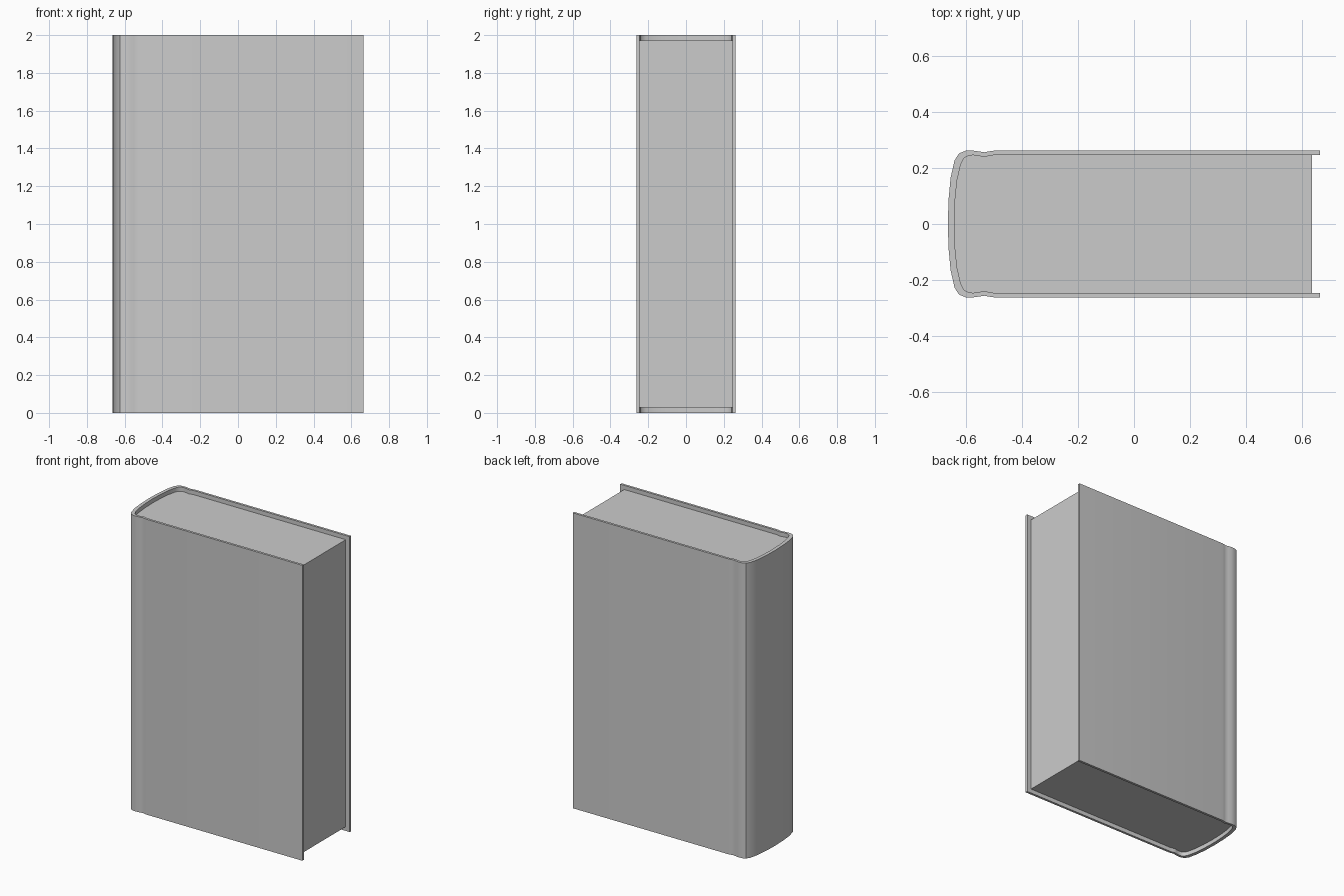
import bpy, bmesh

if "Cube" in bpy.data.objects:
    bpy.data.objects.remove(bpy.data.objects["Cube"])

HEIGHT = 2.0
EDGE_X = 0.665      # fore edge of the boards
PAGE_X = 0.635      # fore edge of the paper

# Half cross-sections (x, y), from the hinge groove round to the spine centre
OUTER = [(-0.50, 0.262), (-0.52, 0.259), (-0.535, 0.256), (-0.552, 0.259),
         (-0.575, 0.262), (-0.60, 0.262), (-0.625, 0.252), (-0.641, 0.227),
         (-0.655, 0.165), (-0.662, 0.09), (-0.665, 0.0)]
INNER = [(-0.50, 0.246), (-0.52, 0.243), (-0.535, 0.239), (-0.552, 0.243),
         (-0.575, 0.246), (-0.592, 0.244), (-0.608, 0.234), (-0.619, 0.212),
         (-0.632, 0.155), (-0.639, 0.085), (-0.642, 0.0)]


def wrap(half, x_end):
    """Mirror a half section about y = 0 and run both boards out to x_end."""
    side = [(x_end, half[0][1])] + half
    return side + [(x, -y) for x, y in reversed(side[:-1])]


def add_object(name, bm):
    bmesh.ops.recalc_face_normals(bm, faces=bm.faces)
    mesh = bpy.data.meshes.new(name)
    bm.to_mesh(mesh)
    bm.free()
    obj = bpy.data.objects.new(name, mesh)
    bpy.context.collection.objects.link(obj)
    bpy.ops.object.select_all(action='DESELECT')
    obj.select_set(True)
    bpy.context.view_layer.objects.active = obj
    bpy.ops.object.shade_smooth_by_angle(angle=0.6)
    return obj


def extrude_up(bm, faces, height):
    new = bmesh.ops.extrude_face_region(bm, geom=faces)['geom']
    verts = [v for v in new if isinstance(v, bmesh.types.BMVert)]
    bmesh.ops.translate(bm, verts=verts, vec=(0, 0, height))


# Hard cover: quad strip between the outer and inner outline, extruded upward
bm = bmesh.new()
outer = [bm.verts.new((x, y, 0)) for x, y in wrap(OUTER, EDGE_X)]
inner = [bm.verts.new((x, y, 0)) for x, y in wrap(INNER, EDGE_X)]
strip = [bm.faces.new((outer[i], outer[i + 1], inner[i + 1], inner[i]))
         for i in range(len(outer) - 1)]
extrude_up(bm, strip, HEIGHT)
add_object("cover", bm)

# Page block: fills the inside of the cover, set back from top, bottom and fore edge
bm = bmesh.new()
section = bm.faces.new([bm.verts.new((x, y, 0.028)) for x, y in wrap(INNER, PAGE_X)])
extrude_up(bm, [section], 1.944)
add_object("page_block", bm)
